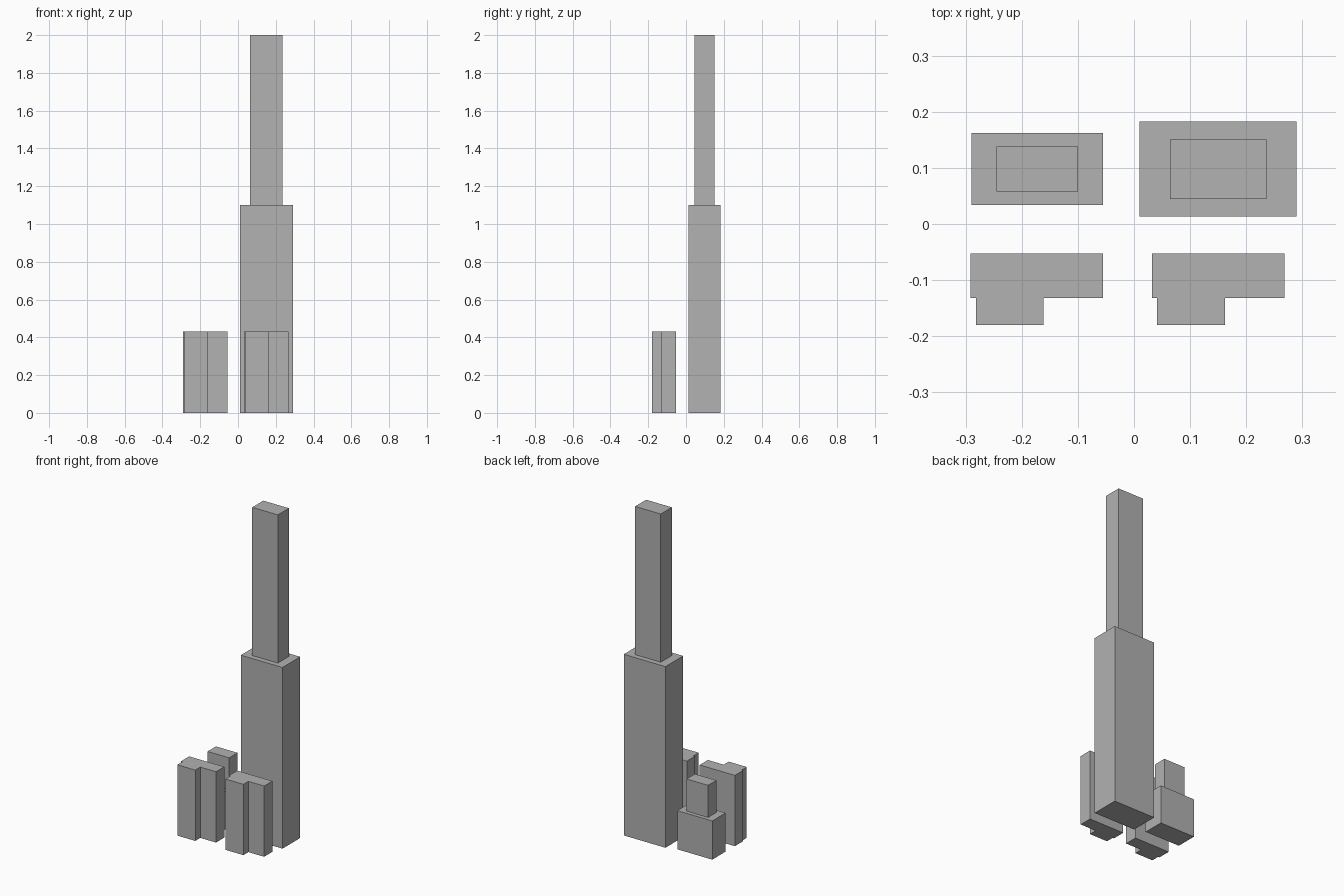
import bpy
import bmesh

cube = bpy.data.objects.get("Cube")
if cube:
    bpy.data.objects.remove(cube, do_unlink=True)

# One plain grey for every building
grey = bpy.data.materials.new("concrete_grey")
colour = (0.445, 0.445, 0.445, 1.0)
grey.diffuse_color = colour
grey.use_nodes = True
for node in grey.node_tree.nodes:
    if node.type == 'BSDF_PRINCIPLED':
        node.inputs["Base Color"].default_value = colour


def prism(name, outline, bottom, top):
    """Extrude a ground outline straight up between two heights."""
    bm = bmesh.new()
    base = bm.faces.new([bm.verts.new((x, y, bottom)) for x, y in outline])
    grown = bmesh.ops.extrude_face_region(bm, geom=[base], use_keep_orig=True)
    verts = [v for v in grown["geom"] if isinstance(v, bmesh.types.BMVert)]
    bmesh.ops.translate(bm, verts=verts, vec=(0, 0, top - bottom))
    bmesh.ops.recalc_face_normals(bm, faces=bm.faces)
    mesh = bpy.data.meshes.new(name)
    bm.to_mesh(mesh)
    bm.free()
    mesh.materials.append(grey)
    obj = bpy.data.objects.new(name, mesh)
    bpy.context.collection.objects.link(obj)
    return obj


def rectangle(x0, x1, y0, y1):
    return [(x0, y0), (x1, y0), (x1, y1), (x0, y1)]


# Tall stepped tower, back left
prism("tall_tower_base", rectangle(0.01, 0.29, 0.013, 0.183), 0, 1.1)
prism("tall_tower_shaft", rectangle(0.064, 0.236, 0.045, 0.151), 1.1, 2.0)

# Small stepped tower, back right
prism("small_tower_base", rectangle(-0.29, -0.055, 0.034, 0.162), 0, 0.235)
prism("small_tower_top", rectangle(-0.245, -0.1, 0.058, 0.138), 0.235, 0.43)

# Two matching front blocks, each with a projecting bay
for name, x in (("front_block_right", -0.291), ("front_block_left", 0.032)):
    outline = [(0, -0.053), (0, -0.132), (0.009, -0.132), (0.009, -0.18),
               (0.13, -0.18), (0.13, -0.132), (0.236, -0.132), (0.236, -0.053)]
    prism(name, [(x + px, py) for px, py in outline], 0, 0.43)
